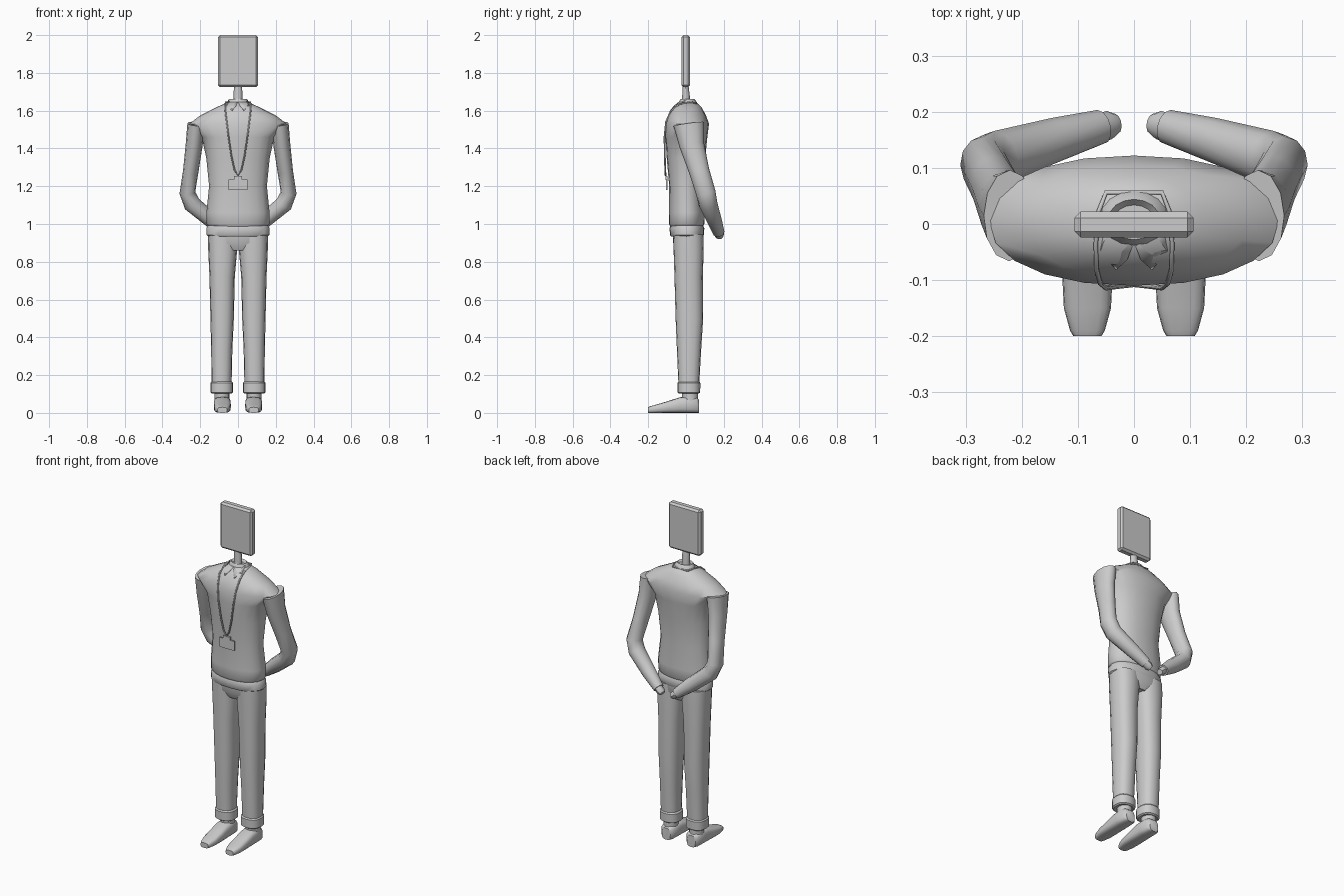
import bpy, bmesh, math
from mathutils import Vector

if "Cube" in bpy.data.objects:
    bpy.data.objects.remove(bpy.data.objects["Cube"])

X, Y, Z = Vector((1, 0, 0)), Vector((0, 1, 0)), Vector((0, 0, 1))


def finish(ob, mirror=False, angle=35):
    if mirror:
        ob.modifiers.new("mirror", 'MIRROR')
    bpy.ops.object.select_all(action='DESELECT')
    ob.select_set(True)
    bpy.context.view_layer.objects.active = ob
    bpy.ops.object.shade_smooth_by_angle(angle=math.radians(angle))
    return ob


def mesh_object(name, bm):
    bmesh.ops.recalc_face_normals(bm, faces=bm.faces)
    me = bpy.data.meshes.new(name)
    bm.to_mesh(me)
    bm.free()
    ob = bpy.data.objects.new(name, me)
    bpy.context.collection.objects.link(ob)
    return ob


def loft(name, rings, n=16, power=2.0, normal=Z, ref=X, mirror=False, angle=35):
    """Skin superellipse rings (x, y, z, radius_u, radius_v); normal=None follows the path."""
    bm = bmesh.new()
    pts = [Vector(r[:3]) for r in rings]
    loops = []
    for i, r in enumerate(rings):
        if normal is None:
            a = (pts[i] - pts[i - 1]).normalized() if i else Vector()
            b = (pts[i + 1] - pts[i]).normalized() if i < len(pts) - 1 else Vector()
            t = (a + b).normalized()
        else:
            t = normal
        u = (ref - t * ref.dot(t)).normalized()
        w = t.cross(u)
        loop = []
        for k in range(n):
            c, s = math.cos(2 * math.pi * k / n), math.sin(2 * math.pi * k / n)
            cu = math.copysign(abs(c) ** (2 / power), c)
            sv = math.copysign(abs(s) ** (2 / power), s)
            loop.append(bm.verts.new(pts[i] + u * cu * r[3] + w * sv * r[4]))
        loops.append(loop)
    for p, q in zip(loops, loops[1:]):
        for k in range(n):
            bm.faces.new((p[k], p[(k + 1) % n], q[(k + 1) % n], q[k]))
    bm.faces.new(loops[0])
    bm.faces.new(loops[-1])
    return finish(mesh_object(name, bm), mirror, angle)


def box(name, loc, size, bevel=0.0):
    bm = bmesh.new()
    bmesh.ops.create_cube(bm, size=1)
    for v in bm.verts:
        v.co = Vector(a * b for a, b in zip(v.co, size)) + Vector(loc)
    if bevel:
        bmesh.ops.bevel(bm, geom=bm.edges[:], offset=bevel, segments=1, affect='EDGES')
    return mesh_object(name, bm)


# Flat panel head and neck
box("panel_head", (0, -0.001, 1.8625), (0.212, 0.046, 0.275), 0.011)
loft("neck", [(0, 0, 1.61, .025, .023), (0, 0, 1.68, .023, .02), (0, -.002, 1.735, .022, .015)], n=12)

# Sweater body
loft("sweater_body", [
    (0, .003, .985, .150, .085), (0, .003, 1.0, .166, .094), (0, .004, 1.06, .167, .094),
    (0, 0, 1.2, .153, .089), (0, 0, 1.35, .168, .102), (0, .002, 1.46, .192, .111),
    (0, .006, 1.53, .258, .116), (0, .006, 1.575, .200, .100), (0, .006, 1.615, .120, .078),
    (0, .008, 1.645, .056, .046)], n=20, power=2.2, angle=50)

# Sleeves bent behind the back, and hands
loft("sleeve", [
    (.222, .015, 1.53, .082, .046), (.232, .03, 1.42, .066, .045), (.25, .07, 1.28, .054, .041),
    (.268, .105, 1.165, .052, .042), (.243, .117, 1.105, .050, .046), (.14, .15, 1.02, .040, .041),
    (.06, .173, .955, .031, .030)], n=12, normal=None, ref=Y, mirror=True, angle=50)
loft("hand", [(.075, .169, .967, .024, .022), (.045, .176, .942, .026, .022),
              (.032, .179, .932, .018, .016)], n=10, normal=None, ref=Y, mirror=True)

# Shirt hem showing below the sweater
loft("shirt_hem", [(0, .005, .935, .158, .085), (0, .005, .942, .166, .09),
                   (0, .005, .978, .167, .092), (0, .005, .992, .158, .086)], n=20, power=2.3)

# Trousers: hips, legs, turned-up cuffs
loft("trouser_hips", [(0, .012, .86, .10, .06), (0, .012, .90, .150, .080),
                      (0, .012, .95, .157, .082)], n=20, power=2.4)
loft("trouser_leg", [
    (.080, .012, .945, .079, .080), (.081, .014, .87, .077, .080), (.084, .014, .72, .067, .075),
    (.084, .018, .50, .062, .073), (.086, .016, .33, .056, .064), (.087, .015, .15, .053, .055)],
    n=16, power=2.4, mirror=True, angle=50)
loft("trouser_cuff", [(.086, .015, .102, .052, .052), (.086, .015, .108, .060, .060),
                      (.086, .015, .158, .060, .061), (.086, .015, .166, .053, .055)],
     n=16, power=2.4, mirror=True)

# Ankles and shoes
loft("ankle", [(.085, .022, .06, .040, .042), (.085, .02, .11, .040, .044)], n=14, mirror=True)
shoe = [(.070, .028, .066), (.055, .042, .078), (0, .045, .082), (-.035, .045, .078),
        (-.09, .045, .060), (-.15, .042, .042), (-.19, .031, .031), (-.2, .025, .026)]
loft("shoe", [(.083, y, .002 + h / 2, w, h / 2 + .002) for y, w, h in shoe],
     n=16, power=3.2, normal=-Y, mirror=True, angle=45)

# Shirt collar: standing band and two pointed flaps
loft("collar_band", [(0, .01, 1.622, .066, .055), (0, .01, 1.645, .060, .048),
                     (0, .008, 1.662, .046, .036), (0, .006, 1.650, .036, .028)], n=16)
bm = bmesh.new()
bm.faces.new([bm.verts.new(p) for p in ((.003, -.040, 1.645), (.012, -.064, 1.626), (.032, -.082, 1.603),
                                        (.060, -.048, 1.626), (.052, -.005, 1.655))])
flap = mesh_object("collar_flap", bm)
flap.modifiers.new("thickness", 'SOLIDIFY').thickness = 0.006
finish(flap, True)

# Lanyard cord looped behind the neck
side = [(.050, .056, 1.64), (.064, .02, 1.645), (.068, -.035, 1.635), (.067, -.080, 1.60),
        (.060, -.106, 1.54), (.050, -.114, 1.46), (.035, -.112, 1.36), (.018, -.110, 1.285)]
path = [(-x, y, z) for x, y, z in reversed(side)] + side + [(0, -.108, 1.257)]
cu = bpy.data.curves.new("lanyard_cord", 'CURVE')
cu.dimensions = '3D'
cu.bevel_depth = 0.0045
cu.bevel_resolution = 1
sp = cu.splines.new('POLY')
sp.points.add(len(path) - 1)
for p, co in zip(sp.points, path):
    p.co = (*co, 1)
sp.use_cyclic_u = True
bpy.context.collection.objects.link(bpy.data.objects.new("lanyard_cord", cu))

# Badge and clip
box("badge", (0, -.102, 1.208), (.100, .008, .056))
box("badge_clip", (0, -.104, 1.244), (.044, .010, .022))
